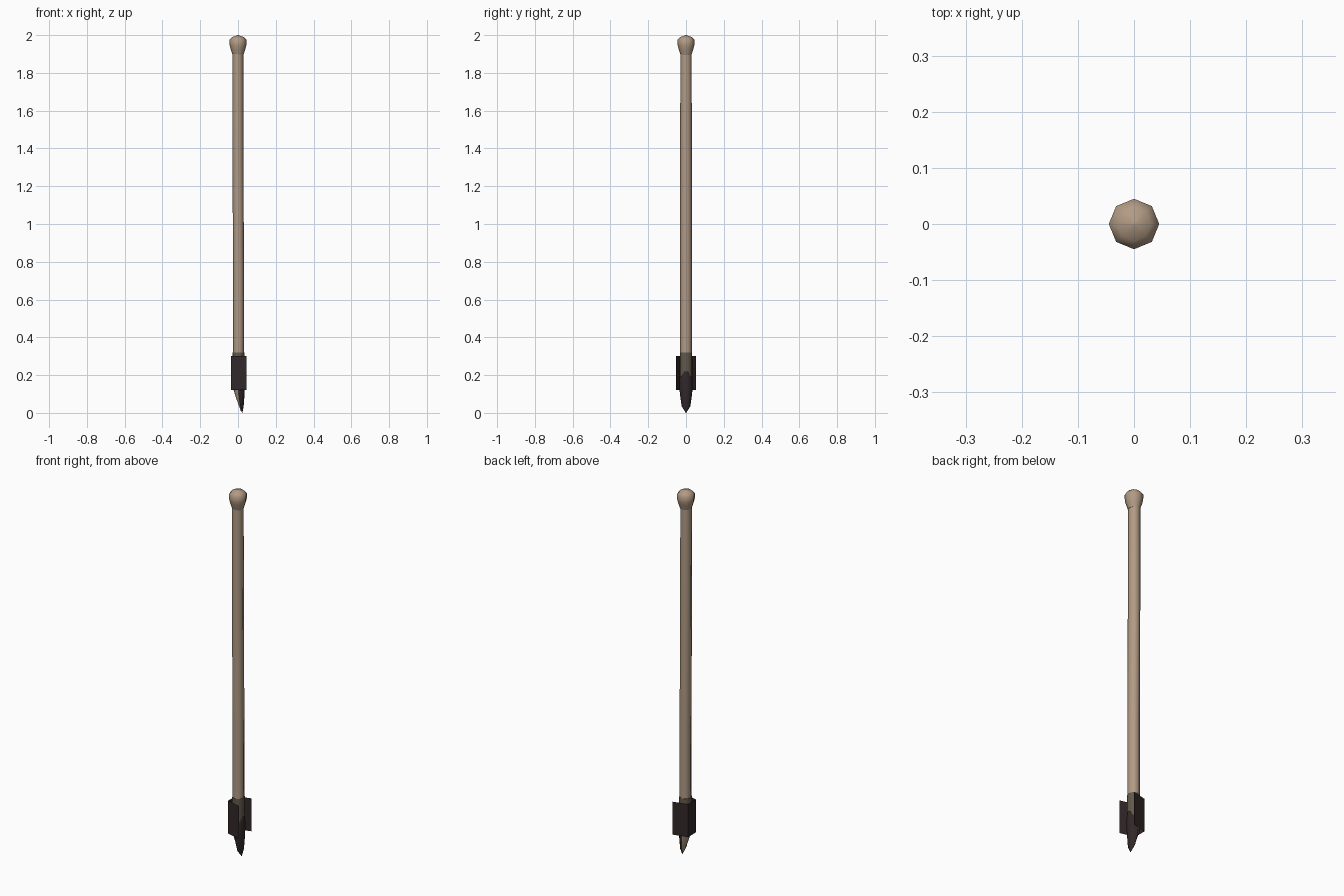
import bpy, bmesh, math

if "Cube" in bpy.data.objects:
    bpy.data.objects.remove(bpy.data.objects["Cube"])


def material(name, rgb):
    m = bpy.data.materials.new(name)
    m.use_nodes = True
    m.diffuse_color = (*rgb, 1)
    m.node_tree.nodes["Principled BSDF"].inputs["Base Color"].default_value = (*rgb, 1)
    return m


WOOD = material("pale wood", (0.44, 0.325, 0.23))
BAND = material("olive brown binding", (0.125, 0.10, 0.07))
IRON = material("dark iron", (0.032, 0.021, 0.022))


def finish(name, bm, mat, angle=None):
    mesh = bpy.data.meshes.new(name)
    bm.to_mesh(mesh)
    bm.free()
    mesh.materials.append(mat)
    ob = bpy.data.objects.new(name, mesh)
    bpy.context.collection.objects.link(ob)
    if angle:
        bpy.ops.object.select_all(action="DESELECT")
        ob.select_set(True)
        bpy.context.view_layer.objects.active = ob
        bpy.ops.object.shade_smooth_by_angle(angle=math.radians(angle))
    return ob


def loft(name, rings, mat, sides=8, arc=None, angle=50):
    """Skin rings of (z, centre x, radius x, radius y); arc gives an open shell."""
    bm = bmesh.new()
    span = arc or 2 * math.pi
    count = sides + 1 if arc else sides
    start = -span / 2 if arc else 0
    loops = []
    for z, cx, rx, ry in rings:
        angles = [start + span * i / sides for i in range(count)]
        loops.append([bm.verts.new((cx + rx * math.cos(a), ry * math.sin(a), z)) for a in angles])
    for low, high in zip(loops, loops[1:]):
        for i in range(sides):
            j = (i + 1) % count
            bm.faces.new((low[i], low[j], high[j], high[i]))
    if not arc:
        bm.faces.new(loops[0][::-1])
        bm.faces.new(loops[-1])
    bmesh.ops.remove_doubles(bm, verts=bm.verts, dist=0.0005)
    return finish(name, bm, mat, angle)


# Long shaft, leaning very slightly
loft("shaft", [(0.12, 0.003, 0.029, 0.031), (0.7, 0.003, 0.029, 0.031),
               (1.3, 0, 0.029, 0.031), (1.91, -0.001, 0.029, 0.030)], WOOD)

# Rounded grip knob
loft("knob", [(1.895, 0, 0.029, 0.029), (1.925, 0, 0.039, 0.039), (1.945, 0, 0.044, 0.044),
              (1.975, 0, 0.045, 0.045), (1.99, 0, 0.030, 0.030), (2.0, 0, 0.002, 0.002)], WOOD, angle=70)

# Wooden point, cut at a slant towards the blade
loft("carved_tip", [(0.01, 0.018, 0.003, 0.004), (0.04, 0.015, 0.011, 0.018),
                    (0.09, 0.008, 0.022, 0.027), (0.13, 0.003, 0.029, 0.031)], WOOD)

# Binding around the shaft
loft("binding", [(0.12, 0.003, 0.031, 0.033), (0.32, 0.003, 0.031, 0.033)], BAND)

# Curved blade shell with an arched top and a pointed end
loft("blade", [(0, 0.021, 0.002, 0.001), (0.035, 0.012, 0.018, 0.023), (0.09, 0.004, 0.030, 0.031),
               (0.13, 0.003, 0.033, 0.035), (0.19, 0.003, 0.034, 0.033),
               (0.21, 0.010, 0.027, 0.022), (0.22, 0.030, 0.006, 0.008)],
     IRON, sides=6, arc=math.pi)

# Thin bracket wrapped around the back, opening towards the blade
bm = bmesh.new()
path = [(0.045, -0.054), (-0.036, -0.034), (-0.036, 0.034), (0.045, 0.054)]
columns = [[bm.verts.new((x, y, z)) for z in (0.12, 0.30)] for x, y in path]
for a, b in zip(columns, columns[1:]):
    bm.faces.new((a[0], a[1], b[1], b[0]))
finish("bracket", bm, IRON)
